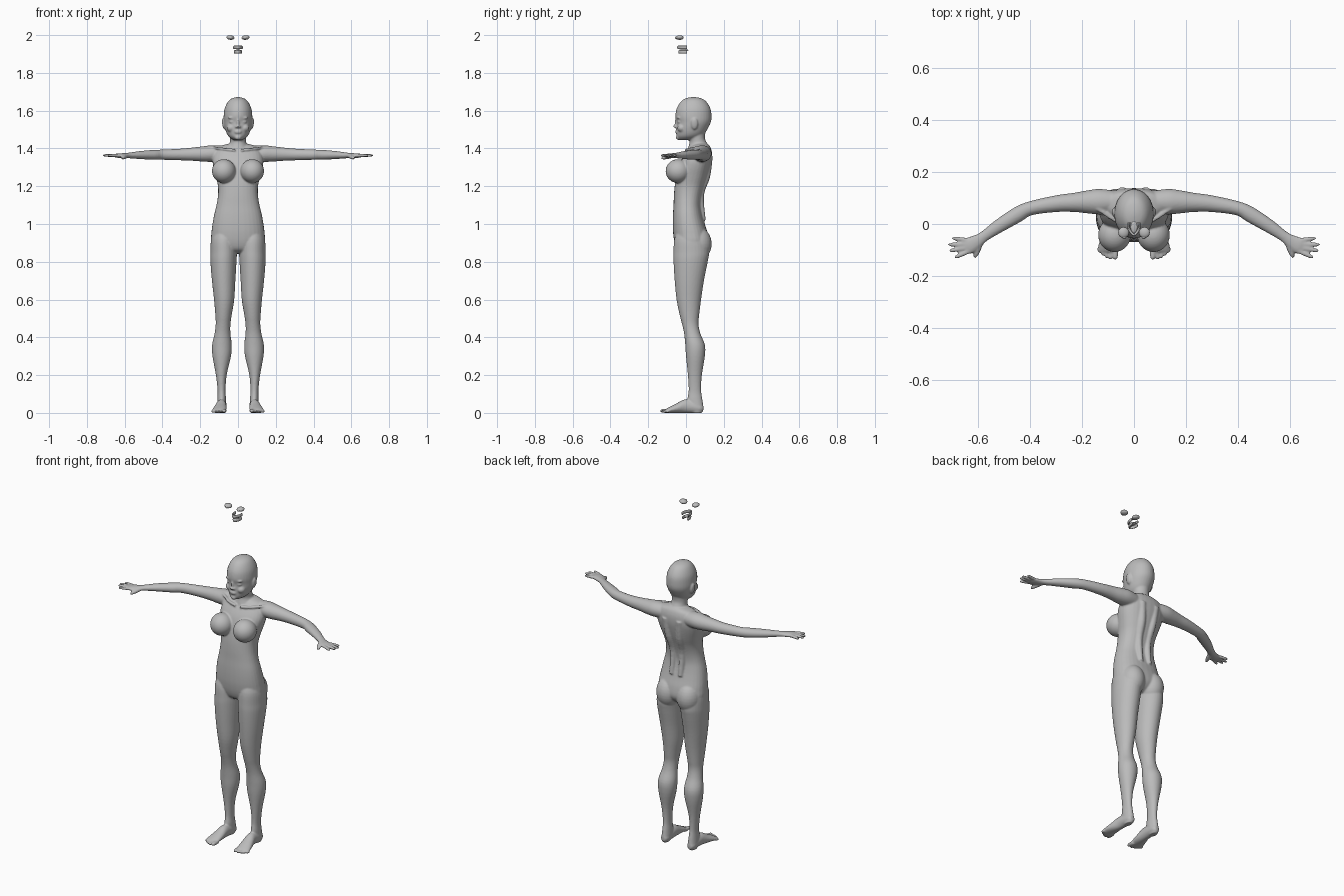
import bpy
import bmesh
import math
from mathutils import Vector, Matrix

default_cube = bpy.data.objects.get("Cube")
if default_cube:
    bpy.data.objects.remove(default_cube, do_unlink=True)

grey = bpy.data.materials.new("plain grey")
grey.use_nodes = True
grey.diffuse_color = (0.5, 0.5, 0.5, 1)
grey.node_tree.nodes["Principled BSDF"].inputs["Base Color"].default_value = grey.diffuse_color


def smooth_path(stations, steps=4):
    """Catmull-Rom interpolation through tuples of any length."""
    points = [Vector(s) for s in stations]
    points = [points[0]] + points + [points[-1]]
    result = []
    for i in range(1, len(points) - 2):
        a, b, c, d = points[i - 1:i + 3]
        for k in range(steps):
            t = k / steps
            result.append(0.5 * (2 * b + (c - a) * t + (2 * a - 5 * b + 4 * c - d) * t * t
                                 + (3 * b - a - 3 * c + d) * t ** 3))
    return result + [points[-2]]


def skin_rings(bm, rings):
    rows = [[bm.verts.new(co) for co in ring] for ring in rings]
    count = len(rows[0])
    for low, high in zip(rows, rows[1:]):
        for i in range(count):
            j = (i + 1) % count
            bm.faces.new((low[i], low[j], high[j], high[i]))
    bm.faces.new(rows[0])
    bm.faces.new(rows[-1])


def oval(power, count=32):
    """Unit superellipse."""
    for i in range(count):
        angle = math.tau * i / count
        c, s = math.cos(angle), math.sin(angle)
        yield (math.copysign(abs(c) ** (2 / power), c),
               math.copysign(abs(s) ** (2 / power), s))


def column(bm, stations, side=1, power=2.0):
    """Upright loft; each station is z, inner x, outer x, front y, back y."""
    rings = []
    for z, x0, x1, y0, y1 in smooth_path(stations):
        rings.append([(side * ((x0 + x1) / 2 + u * (x1 - x0) / 2),
                       (y0 + y1) / 2 + v * (y1 - y0) / 2, z) for u, v in oval(power)])
    skin_rings(bm, rings)


def limb(bm, stations, side=1):
    """Level loft; each station is x, y, z, half width, half height."""
    path = smooth_path(stations)
    rings = []
    for i, s in enumerate(path):
        ahead, behind = path[min(i + 1, len(path) - 1)], path[max(i - 1, 0)]
        across = Vector((behind[1] - ahead[1], ahead[0] - behind[0], 0)).normalized()
        ring = []
        for u, v in oval(2):
            p = Vector(s[:3]) + across * u * s[3] + Vector((0, 0, v * s[4]))
            ring.append((side * p.x, p.y, p.z))
        rings.append(ring)
    skin_rings(bm, rings)


def blob(bm, centre, radii, side=1, tilt=0):
    """Ellipsoid, optionally rolled about the front axis."""
    place = Matrix.Translation((side * centre[0], centre[1], centre[2]))
    roll = Matrix.Rotation(side * tilt, 4, 'Y')
    bmesh.ops.create_uvsphere(bm, u_segments=32, v_segments=16, radius=1,
                              matrix=place @ roll @ Matrix.Diagonal((*radii, 1)))


def digit(bm, base, tip, thick, side):
    """Rounded finger or toe."""
    base, tip = Vector(base), Vector(tip)
    shape = ((0, 1), (0.5, 1), (0.85, 0.8), (1, 0.35))
    limb(bm, [(*base.lerp(tip, t), thick * r, thick * r) for t, r in shape], side)


def make_object(name, bm):
    bmesh.ops.recalc_face_normals(bm, faces=bm.faces)
    for face in bm.faces:
        face.smooth = True
    mesh = bpy.data.meshes.new(name)
    bm.to_mesh(mesh)
    bm.free()
    mesh.materials.append(grey)
    obj = bpy.data.objects.new(name, mesh)
    bpy.context.collection.objects.link(obj)
    return obj


body = bmesh.new()

# Head and neck: z, half width, front y, back y
head = [(1.672, .008, .03, .05), (1.664, .035, -.005, .085), (1.645, .055, -.03, .11),
        (1.61, .071, -.05, .13), (1.57, .076, -.056, .135), (1.54, .075, -.05, .132),
        (1.51, .07, -.051, .118), (1.48, .06, -.05, .1), (1.46, .046, -.048, .08),
        (1.444, .022, -.035, .05)]
neck = [(1.52, .045, .01, .11), (1.46, .043, .015, .1), (1.43, .044, .018, .11),
        (1.4, .06, .01, .125), (1.36, .08, 0, .13)]
column(body, [(z, -w, w, f, b) for z, w, f, b in head])
column(body, [(z, -w, w, f, b) for z, w, f, b in neck])

# Torso: z, half width, front y, back y
torso = [(1.425, .05, .045, .115), (1.41, .1, .025, .128), (1.38, .125, 0, .137),
         (1.34, .135, -.025, .137), (1.3, .13, -.04, .13), (1.25, .117, -.052, .117),
         (1.2, .106, -.06, .1), (1.15, .106, -.064, .086), (1.1, .114, -.066, .08),
         (1.05, .126, -.069, .087), (1, .135, -.07, .1), (.95, .141, -.068, .115),
         (.9, .142, -.06, .12), (.865, .11, -.045, .1), (.845, .05, -.015, .07)]
column(body, [(z, -w, w, f, b) for z, w, f, b in torso], power=2.3)

# Leg: z, inner x, outer x, front y, back y
leg = [(.98, .03, .12, -.04, .08), (.92, .01, .142, -.062, .11), (.85, .006, .146, -.066, .122),
       (.8, .008, .146, -.066, .115), (.7, .014, .138, -.06, .095), (.6, .02, .127, -.05, .08),
       (.52, .033, .12, -.034, .07), (.47, .04, .118, -.021, .066), (.42, .04, .124, -.01, .076),
       (.36, .033, .137, -.004, .1), (.3, .037, .135, 0, .1), (.2, .06, .117, .01, .084),
       (.12, .066, .108, .014, .08), (.07, .063, .109, .008, .087), (.03, .062, .11, .02, .092),
       (0, .07, .105, .03, .085)]

# Arm and palm: x, y, z, half width, half height
arm = [(.06, .085, 1.372, .04, .04), (.13, .086, 1.373, .049, .044), (.18, .085, 1.371, .044, .041),
       (.23, .083, 1.37, .037, .036), (.3, .078, 1.368, .032, .031), (.4, .06, 1.367, .027, .027),
       (.45, .035, 1.366, .03, .026), (.52, -.008, 1.365, .026, .021),
       (.575, -.046, 1.363, .021, .015), (.605, -.067, 1.362, .026, .013),
       (.635, -.083, 1.362, .032, .012), (.653, -.09, 1.362, .028, .008)]

# Foot: x, y, z, half width, half height
foot = [(.086, .092, .024, .012, .014), (.086, .07, .026, .024, .026), (.088, 0, .036, .027, .036),
        (.094, -.05, .025, .034, .025), (.1, -.09, .015, .038, .015), (.102, -.108, .01, .034, .01)]

fingers = [((.642, -.062), (.702, -.054)), ((.645, -.077), (.717, -.08)),
           ((.643, -.092), (.713, -.104)), ((.635, -.105), (.692, -.13))]
toes = [(.072, -.138, .011), (.091, -.138, .008), (.106, -.132, .008),
        (.12, -.122, .008), (.133, -.11, .008)]

for side in (1, -1):
    column(body, leg, side)
    limb(body, arm, side)
    limb(body, foot, side)
    for base, tip in fingers:
        digit(body, (*base, 1.363), (*tip, 1.363), .0085, side)
    digit(body, (.59, -.072, 1.36), (.614, -.13, 1.348), .011, side)
    for x, tip_y, thick in toes:
        digit(body, (x, -.09, thick), (x, tip_y, thick), thick, side)

    # Chest, buttock, collarbone and back muscle
    blob(body, (.075, -.042, 1.28), (.063, .066, .063), side)
    blob(body, (.066, .06, .895), (.068, .076, .09), side)
    limb(body, [(.015, 0, 1.39, .008, .008), (.07, .014, 1.396, .008, .007),
                (.14, .06, 1.405, .008, .007)], side)
    column(body, [(1.36, .02, .07, .09, .142), (1.25, .012, .06, .07, .128),
                  (1.15, .01, .05, .05, .095), (1.02, .012, .045, .06, .105)], side)

    # Ear, cheek, brow, eyelid and nostril
    blob(body, (.076, .045, 1.53), (.008, .018, .03), side, .15)
    blob(body, (.036, -.022, 1.508), (.024, .024, .022), side)
    blob(body, (.03, -.038, 1.562), (.022, .012, .006), side)
    blob(body, (.03, -.034, 1.541), (.016, .012, .008), side)
    blob(body, (.009, -.053, 1.514), (.006, .009, .006), side)

# Nose, lips and chin
blob(body, (0, -.056, 1.517), (.009, .013, .008))
blob(body, (0, -.05, 1.535), (.007, .011, .026))
for z in (1.492, 1.484):
    blob(body, (0, -.046, z), (.02, .012, .005))
blob(body, (0, -.04, 1.458), (.018, .014, .013))

figure = make_object("body", body)
blend = figure.modifiers.new("blend parts", 'REMESH')
blend.mode = 'VOXEL'
blend.voxel_size = 0.0045
blend.use_smooth_shade = True
relax = figure.modifiers.new("soften joins", 'SMOOTH')
relax.factor = 0.5
relax.iterations = 5

# Loose eyes above the head
for side, label in ((1, "left"), (-1, "right")):
    eye = bmesh.new()
    blob(eye, (.04, -.033, 1.987), (.021, .021, .012), side, -.12)
    blob(eye, (.038, -.048, 1.986), (.009, .01, .008), side)
    make_object(label + "_eye", eye)

# Loose tooth arches and tongue
for name, z, wide, front in (("upper_teeth", 1.935, .021, -.042), ("lower_teeth", 1.911, .017, -.036)):
    arch = bmesh.new()
    limb(arch, [(-wide, .006, z, .005, .009), (-wide * .85, front * .5, z, .005, .009),
                (0, front, z, .005, .009), (wide * .85, front * .5, z, .005, .009),
                (wide, .006, z, .005, .009)])
    make_object(name, arch)
tongue = bmesh.new()
blob(tongue, (0, -.012, 1.92), (.013, .024, .006))
make_object("tongue", tongue)
